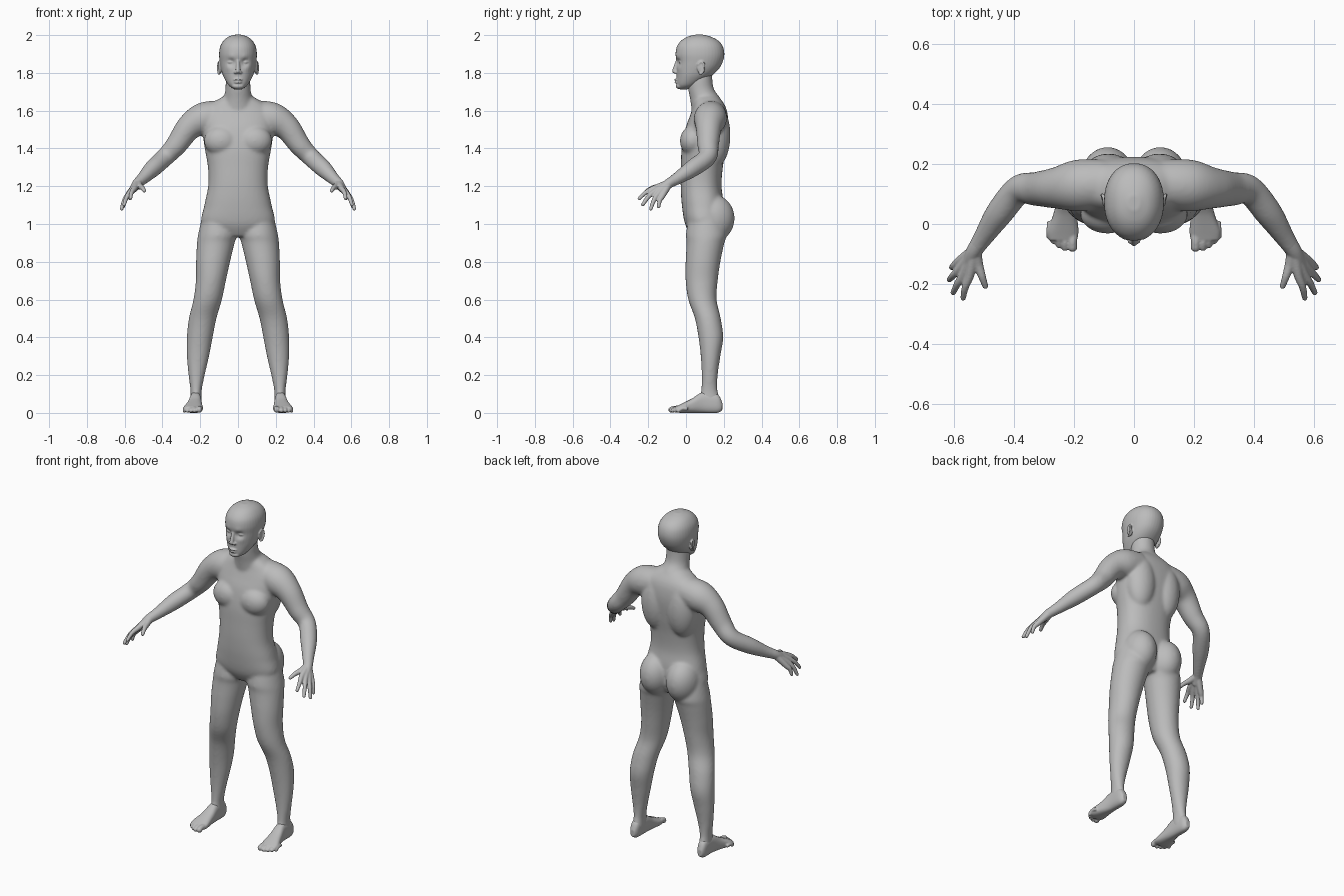
import bpy, bmesh, math
from mathutils import Vector, Matrix

if "Cube" in bpy.data.objects:
    bpy.data.objects.remove(bpy.data.objects["Cube"], do_unlink=True)

skin = bpy.data.materials.new("plain grey")
skin.use_nodes = True
GREY = (0.5, 0.5, 0.5, 1)
skin.diffuse_color = GREY
bsdf = next(n for n in skin.node_tree.nodes if n.type == "BSDF_PRINCIPLED")
bsdf.inputs["Base Color"].default_value = GREY


def resample(rows, steps=6):
    """Catmull-Rom interpolation of rows of numbers."""
    out = []
    for i in range(len(rows) - 1):
        a, b, c, d = (rows[max(0, min(len(rows) - 1, i + k))] for k in (-1, 0, 1, 2))
        for s in range(steps):
            t = s / steps
            out.append([0.5 * (2 * q + (r - p) * t + (2 * p - 5 * q + 4 * r - w) * t * t
                               + (3 * q - p - 3 * r + w) * t ** 3)
                        for p, q, r, w in zip(a, b, c, d)])
    return out + [list(rows[-1])]


def loft(bm, rings, power=2.0, sides=40):
    """Skin rings given as (centre, half axis u, half axis v)."""
    loops = []
    for centre, u, v in rings:
        loop = []
        for k in range(sides):
            c, s = math.cos(math.tau * k / sides), math.sin(math.tau * k / sides)
            c = math.copysign(abs(c) ** (2 / power), c)
            s = math.copysign(abs(s) ** (2 / power), s)
            loop.append(bm.verts.new(centre + u * c + v * s))
        loops.append(loop)
    for a, b in zip(loops, loops[1:]):
        for k in range(sides):
            j = (k + 1) % sides
            bm.faces.new((a[k], a[j], b[j], b[k]))
    bm.faces.new(loops[0])
    bm.faces.new(loops[-1])


def upright(bm, rows, power=2.0):
    """Horizontal sections: z, x from, x to, y front, y back."""
    loft(bm, [(Vector(((a + b) / 2, (f + k) / 2, z)), Vector(((b - a) / 2, 0, 0)),
               Vector((0, (k - f) / 2, 0))) for z, a, b, f, k in resample(rows)], power)


def ball(bm, centre, radii, tilt=0):
    m = Matrix.Translation(centre) @ Matrix.Rotation(tilt, 4, "X") @ Matrix.Diagonal((*radii, 1))
    bmesh.ops.create_icosphere(bm, subdivisions=4, radius=1, matrix=m)


def tube(bm, rows, sides=20):
    """Round limb along points x, y, z, radius, with a rounded tip."""
    rows = resample(rows)
    pts = [Vector(r[:3]) for r in rows]
    rings = []
    for i, p in enumerate(pts):
        t = (pts[min(i + 1, len(pts) - 1)] - pts[max(i - 1, 0)]).normalized()
        u = t.cross(Vector((0.3, 0.2, 1))).normalized()
        rings.append((p, u * rows[i][3], t.cross(u) * rows[i][3]))
    loft(bm, rings, sides=sides)
    ball(bm, pts[-1], [rows[-1][3]] * 3)


def mirror(bm):
    copy = bmesh.ops.duplicate(bm, geom=bm.verts[:] + bm.edges[:] + bm.faces[:])["geom"]
    bmesh.ops.scale(bm, vec=(-1, 1, 1), verts=[g for g in copy if isinstance(g, bmesh.types.BMVert)])


def finish(bm, name, voxel, rounds):
    """Fuse the overlapping volumes into one soft skin."""
    bmesh.ops.recalc_face_normals(bm, faces=bm.faces[:])
    mesh = bpy.data.meshes.new(name)
    bm.to_mesh(mesh)
    bm.free()
    mesh.materials.append(skin)
    mesh.shade_smooth()
    ob = bpy.data.objects.new(name, mesh)
    bpy.context.collection.objects.link(ob)
    fuse = ob.modifiers.new("fuse", "REMESH")
    fuse.mode = "VOXEL"
    fuse.voxel_size = voxel
    fuse.use_smooth_shade = True
    soft = ob.modifiers.new("soften", "SMOOTH")
    soft.factor = 0.5
    soft.iterations = rounds


# Body: paired legs, arms and muscle masses, then torso and neck
bm = bmesh.new()
upright(bm, [(1.06, .02, .185, .02, .19), (.95, .006, .21, .0, .215), (.9, .018, .217, .003, .203),
             (.8, .042, .222, -.002, .182), (.7, .064, .223, -.002, .168), (.6, .085, .236, .012, .162),
             (.5, .114, .26, .047, .184), (.4, .134, .271, .066, .197), (.3, .153, .271, .078, .182),
             (.2, .176, .262, .083, .168), (.12, .192, .252, .08, .167), (.06, .193, .253, .07, .185),
             (.012, .2, .25, .09, .188)])
tube(bm, [(.09, .135, 1.575, .08), (.185, .128, 1.555, .087), (.26, .12, 1.51, .069),
          (.325, .117, 1.42, .057), (.385, .113, 1.355, .049), (.45, .035, 1.295, .046),
          (.5, -.04, 1.245, .034), (.533, -.09, 1.215, .027)], sides=32)
ball(bm, (.088, .145, 1.03), (.093, .112, .125))
ball(bm, (.085, .155, 1.47), (.09, .08, .17))
ball(bm, (.088, .035, 1.44), (.092, .067, .08))
mirror(bm)
upright(bm, [(.935, -.09, .09, .03, .17), (1.0, -.19, .19, -.005, .195), (1.1, -.178, .178, -.022, .2),
             (1.2, -.158, .158, -.028, .188), (1.3, -.159, .159, -.027, .195), (1.4, -.176, .176, -.023, .212),
             (1.5, -.19, .19, -.005, .224), (1.57, -.195, .195, .02, .222), (1.62, -.165, .165, .037, .21),
             (1.66, -.105, .105, .045, .185), (1.685, -.06, .06, .05, .16)], 2.3)
upright(bm, [(1.6, -.095, .095, .03, .2), (1.66, -.078, .078, .022, .185), (1.71, -.067, .067, .012, .15),
             (1.76, -.065, .065, .01, .14), (1.82, -.06, .06, .03, .14)])
finish(bm, "body", .008, 10)

# Hands: every finger runs from the wrist through its knuckle, so the palm fills in
bm = bmesh.new()
wrist = Vector((.533, -.09, 1.215))
for knuckle, tip in [((.548, -.17, 1.188), (.57, -.247, 1.135)), ((.567, -.165, 1.172), (.603, -.229, 1.102)),
                     ((.58, -.149, 1.157), (.616, -.186, 1.08)), ((.585, -.126, 1.147), (.608, -.145, 1.092))]:
    knuckle, tip = Vector(knuckle), Vector(tip)
    start = wrist.lerp(knuckle, .12)
    bend = knuckle.lerp(tip, .5) + Vector((.004, -.003, .006))
    tube(bm, [(*start, .021), (*knuckle, .0155), (*bend, .012), (*tip, .0095)])
tube(bm, [(.53, -.095, 1.213, .022), (.52, -.135, 1.2, .017), (.507, -.175, 1.192, .013),
          (.496, -.207, 1.176, .01)])
tube(bm, [(.505, -.048, 1.24, .03), (.533, -.09, 1.215, .0265), (.55, -.125, 1.19, .022)])
mirror(bm)
finish(bm, "hands", .004, 4)

# Feet: cross-sections from heel to ball, then five toes
bm = bmesh.new()
foot = [(.192, .212, .24, .015, .055), (.165, .198, .252, 0, .1), (.09, .194, .256, 0, .11),
        (.03, .19, .27, 0, .075), (-.025, .185, .288, 0, .048), (-.055, .19, .284, .004, .034)]
loft(bm, [(Vector(((a + b) / 2, y, (lo + hi) / 2)), Vector(((b - a) / 2, 0, 0)),
           Vector((0, 0, (hi - lo) / 2))) for y, a, b, lo, hi in resample(foot)], 2.5)
for x, y, r in [(.205, -.077, .016), (.23, -.079, .0115), (.25, -.07, .011), (.268, -.057, .0105), (.283, -.04, .01)]:
    tube(bm, [(x - .003, y + .05, .022, r), (x, y + .02, .023, r * .95), (x, y, r + .001, r)])
mirror(bm)
finish(bm, "feet", .004, 4)

# Head: skull sections with the eye sockets pressed in
bm = bmesh.new()
upright(bm, [(1.713, -.02, .02, -.035, .01), (1.735, -.05, .05, -.048, .06), (1.78, -.077, .077, -.05, .13),
             (1.82, -.09, .09, -.05, .173), (1.86, -.097, .097, -.05, .195), (1.9, -.1, .1, -.055, .203),
             (1.94, -.094, .094, -.048, .195), (1.97, -.077, .077, -.026, .172), (1.99, -.053, .053, .005, .135),
             (2.002, -.02, .02, .045, .095)], 2.15)


def press(x, y, z, reach, depth):
    for v in bm.verts:
        d = (v.co - Vector((x, y, z))).length / reach
        v.co.y += depth * math.exp(-d * d)


for side in (1, -1):
    press(side * .037, -.045, 1.855, .02, .015)
    press(side * .035, -.047, 1.883, .018, -.004)
    press(side * .05, -.035, 1.825, .02, -.004)
    # Eyelids and nostril wings
    ball(bm, (side * .037, -.026, 1.857), (.018, .012, .0095))
    ball(bm, (side * .013, -.055, 1.803), (.009, .011, .008))
    # Ears: a plate with a raised rim
    ball(bm, (side * .096, .078, 1.825), (.008, .02, .033), .2)
    rim = []
    for k in range(9):
        a = math.radians(-110 + 32 * k)
        rim.append((side * (.1 + .007 * max(0, math.cos(a))), .078 + .019 * math.cos(a) + .004 * math.sin(a),
                    1.826 + .032 * math.sin(a), .0055))
    tube(bm, rim, sides=12)

# Nose, lips and chin
tube(bm, [(0, -.042, 1.872, .009), (0, -.053, 1.84, .01), (0, -.061, 1.81, .013)])
ball(bm, (0, -.046, 1.764), (.025, .016, .0065))
ball(bm, (0, -.045, 1.75), (.022, .016, .0065))
ball(bm, (0, -.034, 1.73), (.032, .02, .016))
finish(bm, "head", .004, 4)
